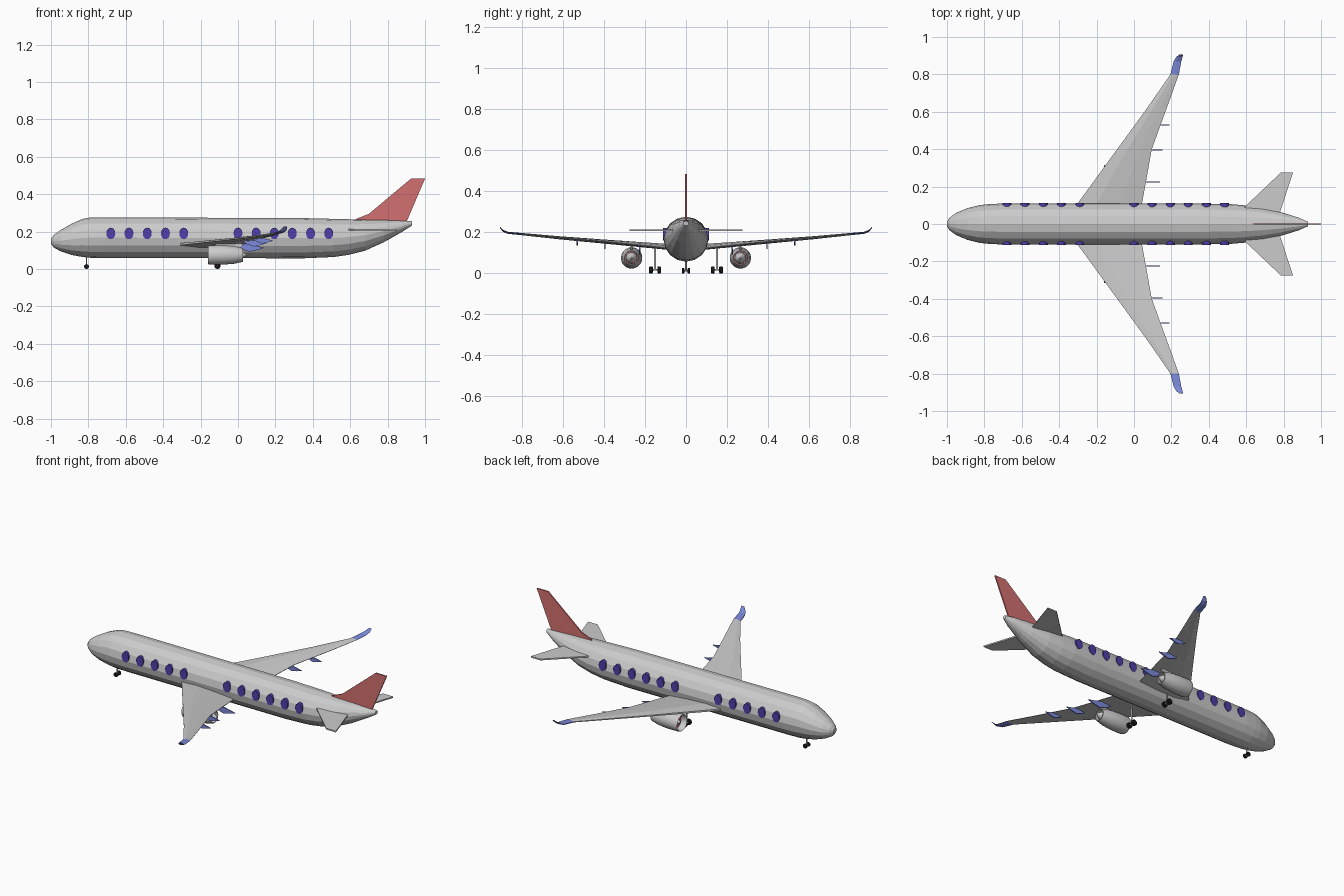
import bpy, bmesh, math
from mathutils import Vector

if "Cube" in bpy.data.objects:
    bpy.data.objects.remove(bpy.data.objects["Cube"])


def material(name, r, g, b):
    m = bpy.data.materials.new(name)
    m.diffuse_color = (r, g, b, 1)
    m.use_nodes = True
    m.node_tree.nodes["Principled BSDF"].inputs["Base Color"].default_value = m.diffuse_color
    return m


BLUE = material("blue", 0.2, 0.25, 0.7)
INDIGO = material("indigo", 0.08, 0.05, 0.4)
RED = material("red", 0.65, 0.16, 0.16)
BLACK = material("black", 0.01, 0.01, 0.01)


def finish(bm, name, mat=None, mirror=False, smooth=None):
    bmesh.ops.recalc_face_normals(bm, faces=bm.faces)
    me = bpy.data.meshes.new(name)
    bm.to_mesh(me)
    bm.free()
    ob = bpy.data.objects.new(name, me)
    bpy.context.collection.objects.link(ob)
    if mat:
        me.materials.append(mat)
    if mirror:
        mod = ob.modifiers.new("mirror", 'MIRROR')
        mod.use_axis = (False, True, False)
    if smooth:
        bpy.context.view_layer.objects.active = ob
        ob.select_set(True)
        bpy.ops.object.shade_smooth_by_angle(angle=math.radians(smooth))
        ob.select_set(False)
    return ob


def loft(name, rings, mat=None, mirror=False, smooth=None, closed=False):
    """Skin a list of equal-length point rings; cap the ends or join them."""
    bm = bmesh.new()
    vs = [[bm.verts.new(p) for p in r] for r in rings]
    n = len(vs[0])
    pairs = list(zip(vs, vs[1:])) + ([(vs[-1], vs[0])] if closed else [])
    for a, b in pairs:
        for i in range(n):
            j = (i + 1) % n
            bm.faces.new((a[i], a[j], b[j], b[i]))
    if not closed:
        bm.faces.new(vs[0])
        bm.faces.new(vs[-1])
    return finish(bm, name, mat, mirror, smooth)


def ring_x(x, y, z, ry, rz, n):
    return [(x, y + ry * math.sin(2 * math.pi * i / n),
             z + rz * math.cos(2 * math.pi * i / n)) for i in range(n)]


def ring_y(x, y, z, rx, rz, n):
    return [(x + rx * math.sin(2 * math.pi * i / n), y,
             z + rz * math.cos(2 * math.pi * i / n)) for i in range(n)]


def plate(name, pts, y0, y1, mat=None, mirror=False):
    """Side profile in x, z extruded across y."""
    return loft(name, [[(x, y, z) for x, z in pts] for y in (y0, y1)], mat, mirror)


# Fuselage: x, half width, bottom, top
stations = [(-1.0, 0.014, 0.135, 0.162), (-0.985, 0.035, 0.115, 0.182),
            (-0.95, 0.06, 0.095, 0.207), (-0.89, 0.085, 0.075, 0.242),
            (-0.83, 0.1, 0.064, 0.268), (-0.79, 0.105, 0.06, 0.275),
            (-0.72, 0.109, 0.059, 0.276), (0.35, 0.109, 0.057, 0.272),
            (0.51, 0.107, 0.064, 0.268), (0.59, 0.1, 0.075, 0.266),
            (0.68, 0.088, 0.098, 0.264), (0.78, 0.065, 0.143, 0.262),
            (0.88, 0.034, 0.2, 0.258), (0.93, 0.012, 0.232, 0.255)]
loft("fuselage", [ring_x(x, 0, (b + t) / 2, w, (t - b) / 2, 16)
                  for x, w, b, t in stations])

# Windows
for i, x in enumerate([-0.68, -0.583, -0.485, -0.388, -0.29,
                       0.0, 0.097, 0.194, 0.29, 0.388, 0.485]):
    loft(f"window_{i + 1}", [ring_y(x, y, 0.19, 0.024, 0.031, 16) for y in (0.09, 0.111)],
         INDIGO, True)


# Wings: y, leading x, trailing x, leading z, trailing z, thickness
def wing_section(y, x0, x1, z0, z1, t):
    def at(f, h):
        return (x0 + (x1 - x0) * f, y, z0 + (z1 - z0) * f + h * t)
    return [at(0, 0.2), at(0.3, 0.5), at(0.65, 0.35), at(1, 0.06),
            at(1, -0.06), at(0.65, -0.35), at(0.3, -0.5), at(0, -0.2)]


join = (0.8, 0.195, 0.24, 0.19, 0.194, 0.011)
loft("wing", [wing_section(*s) for s in [
    (0.04, -0.35, 0.03, 0.127, 0.118, 0.03),
    (0.105, -0.305, 0.042, 0.133, 0.124, 0.028),
    (0.4, -0.09, 0.095, 0.155, 0.155, 0.02),
    (0.62, 0.07, 0.175, 0.173, 0.175, 0.015), join]], None, True)

# Upturned blue wing tips
loft("wing_tip", [wing_section(*s) for s in [
    join, (0.87, 0.212, 0.253, 0.197, 0.2, 0.01),
    (0.893, 0.226, 0.26, 0.207, 0.21, 0.01),
    (0.907, 0.243, 0.262, 0.224, 0.226, 0.006)]], BLUE, True)

# Flap fairings under the trailing edge
for i, (x, y, z, s) in enumerate([(0.06, 0.225, 0.128, 1.0), (0.085, 0.395, 0.15, 0.85),
                                  (0.13, 0.53, 0.163, 0.75)]):
    prof = [(-0.09, 0.008), (-0.02, 0.008), (0.08, -0.015), (0.04, -0.027), (0.0, -0.036), (-0.05, -0.018)]
    plate(f"flap_fairing_{i + 1}", [(x + a * s, z + b * s) for a, b in prof],
          y - 0.003, y + 0.003, BLUE, True)

# Engines: hollow nacelle, fan and cones
EY, EZ, N = 0.265, 0.075, 20
nacelle = [(-0.155, 0.046), (-0.16, 0.049), (-0.145, 0.052), (-0.08, 0.052), (-0.02, 0.047),
           (0.028, 0.036), (0.028, 0.032), (-0.03, 0.038), (-0.12, 0.04)]
loft("engine_nacelle", [ring_x(x, EY, EZ, r, r, N) for x, r in nacelle],
     None, True, 40, True)
loft("engine_fan", [ring_x(x, EY, EZ, 0.041, 0.041, N) for x in (-0.125, -0.115)], RED, True)
loft("engine_spinner", [ring_x(x, EY, EZ, r, r, 12) for x, r in
                        [(-0.15, 0.002), (-0.135, 0.012), (-0.12, 0.016)]], None, True)
loft("engine_core", [ring_x(x, EY, EZ, r, r, 12) for x, r in
                     [(-0.115, 0.03), (0.0, 0.028), (0.02, 0.02), (0.045, 0.004)]], None, True)
plate("engine_pylon", [(-0.13, 0.122), (-0.1, 0.145), (0.0, 0.14), (0.03, 0.132), (0.01, 0.11)],
      EY - 0.005, EY + 0.005, None, True)

# Tail fin and tailplanes
plate("tail_fin", [(0.63, 0.255), (0.63, 0.267), (0.7, 0.295), (0.925, 0.483),
                   (1.0, 0.483), (0.9, 0.25)], -0.004, 0.004, RED)
tail = [(0.57, 0.05), (0.59, 0.09), (0.785, 0.275), (0.85, 0.275), (0.78, 0.06)]
loft("tailplane", [[(x, y, z) for x, y in tail] for z in (0.206, 0.214)], None, True)


# Landing gear
def wheel(name, x, y, r, w):
    loft(name, [ring_y(x, y + d * w, r, r * k, r * k, 16) for d, k in
                [(-0.5, 0.8), (-0.35, 1), (0.35, 1), (0.5, 0.8)]], BLACK, True, 30)


wheel("nose_wheel", -0.81, 0.014, 0.013, 0.012)
wheel("main_wheel_inner", -0.11, 0.131, 0.017, 0.018)
wheel("main_wheel_outer", -0.11, 0.171, 0.017, 0.018)


def strut(name, x, y, z0, z1, r, mirror):
    loft(name, [[(px, y + pz, z) for px, _, pz in ring_y(x, 0, 0, r, r, 10)]
                for z in (z0, z1)], None, mirror, 40)


strut("nose_strut", -0.81, 0, 0.01, 0.08, 0.004, False)
strut("main_strut", -0.11, 0.151, 0.014, 0.14, 0.005, True)
loft("nose_axle", [ring_y(-0.81, y, 0.013, 0.003, 0.003, 8) for y in (-0.014, 0.014)])
loft("main_axle", [ring_y(-0.11, y, 0.017, 0.004, 0.004, 8) for y in (0.13, 0.172)], None, True)
